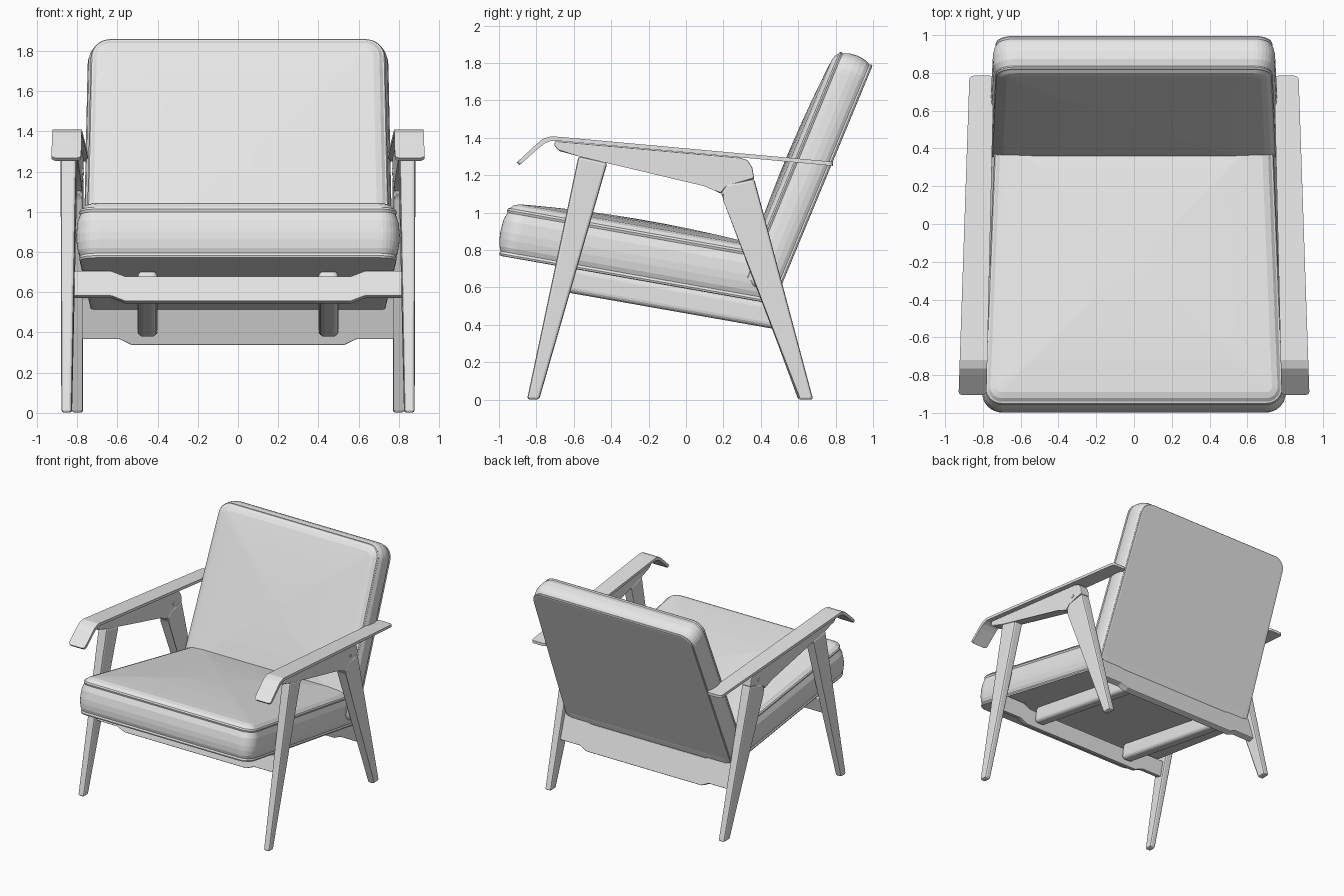
import bpy, bmesh, math
from mathutils import Vector

cube = bpy.data.objects.get("Cube")
if cube:
    bpy.data.objects.remove(cube, do_unlink=True)

grey = bpy.data.materials.new("light grey")
grey.use_nodes = True
grey.diffuse_color = (0.8, 0.8, 0.8, 1)
grey.node_tree.nodes["Principled BSDF"].inputs["Base Color"].default_value = (0.8, 0.8, 0.8, 1)
parts = []


def finish(name, bm, mirror=False):
    bmesh.ops.recalc_face_normals(bm, faces=bm.faces)
    mesh = bpy.data.meshes.new(name)
    bm.to_mesh(mesh)
    bm.free()
    mesh.materials.append(grey)
    ob = bpy.data.objects.new(name, mesh)
    bpy.context.collection.objects.link(ob)
    if mirror:
        ob.modifiers.new("mirror", 'MIRROR')
    parts.append(ob)
    return ob


def bevel(bm, edges, width, segments):
    bmesh.ops.bevel(bm, geom=edges, offset=width, offset_type='OFFSET', segments=segments,
                    profile=0.5, affect='EDGES', clamp_overlap=True)


def side_prism(name, profile, inner, outer, width, segments=2, round_ends=0):
    """Side profile (y, z) spanned between two x functions, mirrored to both sides."""
    bm = bmesh.new()
    a = [bm.verts.new((inner(y, z), y, z)) for y, z in profile]
    b = [bm.verts.new((outer(y, z), y, z)) for y, z in profile]
    bm.faces.new(a)
    bm.faces.new(b[::-1])
    n = len(profile)
    for i in range(n):
        bm.faces.new((a[i], b[i], b[(i + 1) % n], a[(i + 1) % n]))
    if round_ends:
        bevel(bm, [e for e in bm.edges if e.calc_length() < 0.028], round_ends, 4)
    if width:
        bevel(bm, bm.edges[:], width, segments)
    return finish(name, bm, True)


# Side frames toe in towards the back, legs get thinner towards the feet
def centre(y):
    return 0.822 - 0.037 * y


def half(z):
    return 0.026 + 0.014 * min(z / 0.7, 1)


def frame_in(y, z):
    return centre(y) - half(z)


def frame_out(y, z):
    return centre(y) + half(z)


side_prism("front_legs", [(-0.85, 0), (-0.785, 0), (-0.42, 1.267), (-0.575, 1.302)],
           frame_in, frame_out, 0.014)
side_prism("rear_legs", [(0.6, 0), (0.68, 0), (0.365, 1.18), (0.215, 1.15), (0.185, 1.10), (0.21, 1.07)],
           frame_in, frame_out, 0.012)
side_prism("arm_supports", [(-0.70, 1.382), (-0.705, 1.36), (-0.68, 1.33), (-0.57, 1.30), (0.10, 1.147),
                            (0.15, 1.125), (0.185, 1.10), (0.215, 1.15), (0.365, 1.18), (0.355, 1.24),
                            (0.33, 1.28), (0.29, 1.293)], frame_in, frame_out, 0.006)

# Thin armrests curling down at the front
side_prism("armrests", [(0.785, 1.272), (-0.68, 1.405), (-0.72, 1.408), (-0.765, 1.394), (-0.80, 1.365),
                        (-0.905, 1.268), (-0.89, 1.253), (-0.79, 1.343), (-0.755, 1.37), (-0.72, 1.384),
                        (-0.68, 1.383), (0.785, 1.25)],
           lambda y, z: 0.760 - 0.023 * y, lambda y, z: 0.898 - 0.034 * y, 0, round_ends=0.022)

# Dowel caps at the arm joint
bm = bmesh.new()
bmesh.ops.create_cone(bm, cap_ends=True, segments=20, radius1=0.014, radius2=0.014, depth=0.09)
for v in bm.verts:
    v.co = Vector((centre(0.26) + v.co.z, 0.26 + v.co.x, 1.20 + v.co.y))
finish("dowel_caps", bm, True)


def cross_rail(name, low, high, half_width, step_out, step_in, drop, thick):
    """Board between the legs, leaning from low (y, z) to high, stepped down in the middle."""
    low, high = Vector((0, *low)), Vector((0, *high))
    up = (high - low).normalized()
    across = Vector((0, up.z, -up.y)) * thick / 2
    steps = [(-half_width, 0), (-step_out, 0), (-step_in, -drop),
             (step_in, -drop), (step_out, 0), (half_width, 0)]
    bottom = [low + up * s + Vector((x, 0, 0)) for x, s in steps]
    top = [high + up * s + Vector((x, 0, 0)) for x, s in reversed(steps)]
    bm = bmesh.new()
    face = bm.faces.new([bm.verts.new(p - across) for p in bottom + top])
    res = bmesh.ops.extrude_face_region(bm, geom=[face])
    for v in res["geom"]:
        if isinstance(v, bmesh.types.BMVert):
            v.co += across * 2
    bevel(bm, bm.edges[:], 0.006, 2)
    finish(name, bm)


cross_rail("front_rail", (-0.665, 0.575), (-0.632, 0.70), 0.815, 0.63, 0.56, 0.028, 0.05)
cross_rail("rear_rail", (0.525, 0.372), (0.462, 0.575), 0.785, 0.59, 0.53, 0.03, 0.05)

# Lengthwise bars under the seat, rounded along the bottom
side_prism("seat_bars", [(-0.64, 0.574), (0.50, 0.373), (0.49, 0.51), (-0.62, 0.71)],
           lambda y, z: 0.40, lambda y, z: 0.50, 0.03, 4)


def cushion(name, origin, lean, length, hw0, hw1, r0, r1, scale):
    """Rounded panel with piped seams, bulging sides and a crowned face.
    Local v runs along the length, w through the thickness."""
    along = Vector((0, math.cos(lean), math.sin(lean)))
    out = Vector((0, -math.sin(lean), math.cos(lean)))
    base = Vector((0, *origin))

    def outline(inset):
        pts = []
        for sx, end, hw, r, start in ((1, 1, hw1, r1, 0), (-1, 1, hw1, r1, 90),
                                      (-1, 0, hw0, r0, 180), (1, 0, hw0, r0, 270)):
            r = max(r - inset, 0.012)
            cx = sx * (hw - inset - r)
            cv = length - inset - r if end else inset + r
            for k in range(9):
                t = math.radians(start + k * 90 / 8)
                pts.append((cx + r * math.cos(t), cv + r * math.sin(t)))
        return pts

    layers = [(0.02, 0), (0.004, 0.002), (0, 0.012), (0.005, 0.025), (-0.006, 0.05), (-0.013, 0.09),
              (-0.015, 0.13), (-0.01, 0.19), (0.005, 0.234), (0, 0.247), (0.006, 0.258),
              (0.014, 0.261), (0.03, 0.277), (0.06, 0.289)]
    rings = [(outline(i), w) for i, w in layers]
    edge = rings[-1][0]
    for s in (0.9, 0.75, 0.55, 0.3, 0.1):
        ring = [(x * s, length / 2 + (v - length / 2) * s) for x, v in edge]
        rings.append((ring, 0.289 + 0.033 * (1 - s * s)))
    bm = bmesh.new()
    loops = [[bm.verts.new(base + Vector((x, 0, 0)) + along * v + out * w * scale) for x, v in ring]
             for ring, w in rings]
    for a, b in zip(loops, loops[1:]):
        for i in range(len(a)):
            j = (i + 1) % len(a)
            bm.faces.new((a[i], a[j], b[j], b[i]))
    bm.faces.new(loops[0][::-1])
    bm.faces.new(loops[-1])
    finish(name, bm)


cushion("seat_cushion", (-1.0, 0.77), math.radians(-10), 1.5, 0.79, 0.735, 0.09, 0.03, 1)
cushion("back_cushion", (0.49, 0.56), math.radians(67.5), 1.33, 0.757, 0.733, 0.03, 0.10, 0.74)

# Smooth shading with crisp edges
for ob in bpy.context.view_layer.objects:
    ob.select_set(ob in parts)
bpy.context.view_layer.objects.active = parts[0]
bpy.ops.object.shade_smooth_by_angle(angle=math.radians(35))
